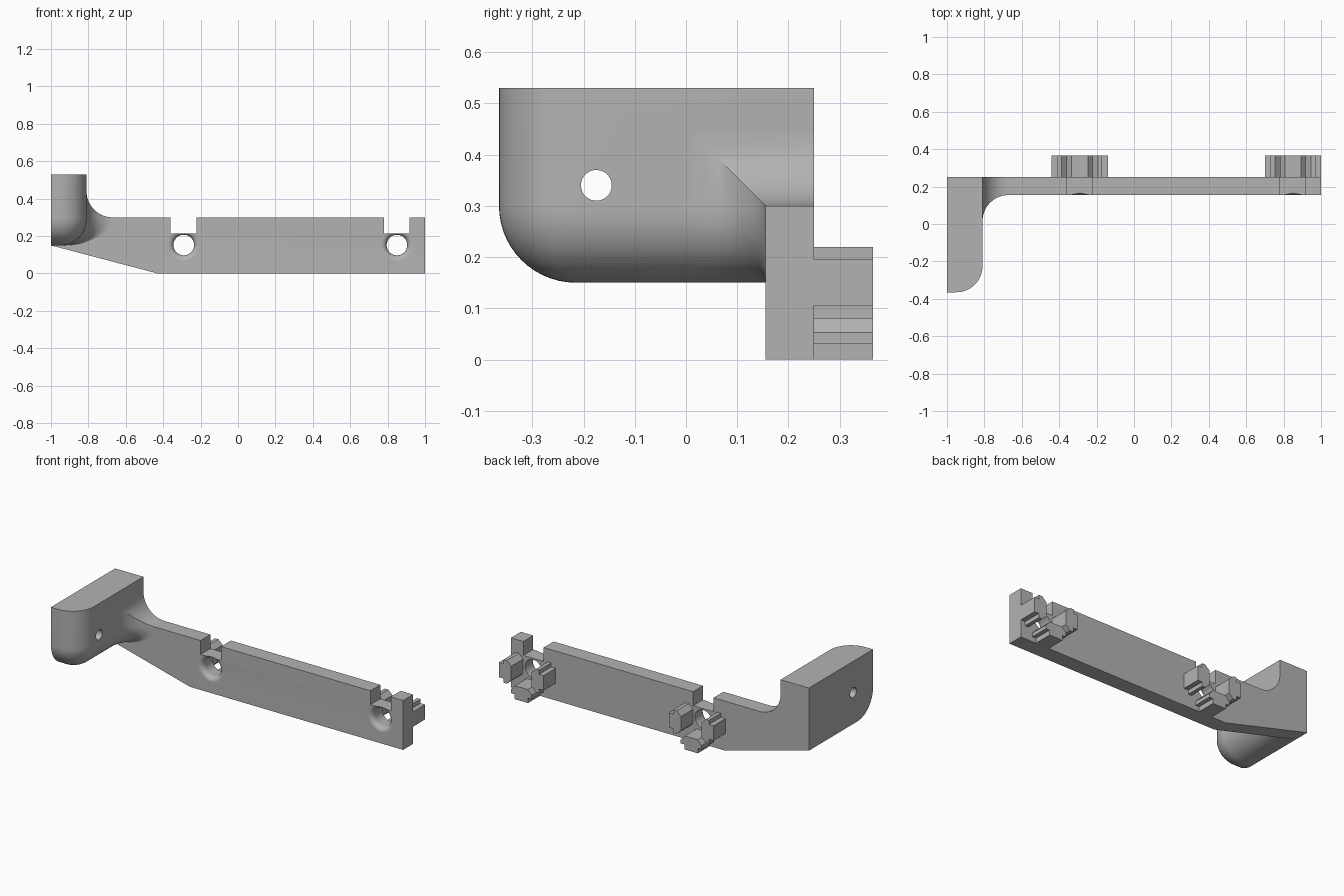
import bpy, bmesh
from math import sin, cos, pi, sqrt

cube = bpy.data.objects.get("Cube")
if cube:
    bpy.data.objects.remove(cube, do_unlink=True)

grey = bpy.data.materials.new("plain_grey")
grey.use_nodes = True
GREY = (0.45, 0.45, 0.45, 1)
grey.diffuse_color = GREY
grey.node_tree.nodes["Principled BSDF"].inputs["Base Color"].default_value = GREY

STEPS = 14
QUARTER = [i / STEPS * pi / 2 for i in range(STEPS + 1)]


def loft(name, rings):
    """Closed solid skinned through rings with equal point counts."""
    bm = bmesh.new()
    loops = [[bm.verts.new(p) for p in ring] for ring in rings]
    n = len(loops[0])
    for a, b in zip(loops, loops[1:]):
        for i in range(n):
            j = (i + 1) % n
            bm.faces.new((a[i], a[j], b[j], b[i]))
    bm.faces.new(loops[0])
    bm.faces.new(loops[-1])
    bmesh.ops.recalc_face_normals(bm, faces=bm.faces)
    mesh = bpy.data.meshes.new(name)
    bm.to_mesh(mesh)
    bm.free()
    mesh.materials.append(grey)
    obj = bpy.data.objects.new(name, mesh)
    bpy.context.collection.objects.link(obj)
    return obj


def activate(obj):
    bpy.ops.object.select_all(action='DESELECT')
    obj.select_set(True)
    bpy.context.view_layer.objects.active = obj


def cut(obj, cutter):
    mod = obj.modifiers.new("hole", 'BOOLEAN')
    mod.operation = 'DIFFERENCE'
    mod.solver = 'EXACT'
    mod.object = cutter
    activate(obj)
    bpy.ops.object.modifier_apply(modifier=mod.name)
    bpy.data.objects.remove(cutter, do_unlink=True)


def circle(r, n=48):
    return [(r * cos(2 * pi * i / n), r * sin(2 * pi * i / n)) for i in range(n)]


FRONT, BACK, TOP = 0.155, 0.25, 0.30      # bar planes
ARM_X, R = -0.81, 0.14                    # arm inner side, fillet radius
HOLES = (-0.29, 0.85)
parts = []

# Mounting bar: slanted lower end and two notches in the top edge
outline = [(-1, 0.15), (-0.43, 0), (1, 0), (1, TOP)]
for cx in reversed(HOLES):
    outline += [(cx + 0.067, TOP), (cx + 0.067, 0.215),
                (cx - 0.07, 0.215), (cx - 0.07, TOP)]
outline.append((-1, TOP))
bar = loft("mounting_bar", [[(x, y, z) for x, z in outline] for y in (FRONT, BACK)])
parts.append(bar)

# Screw holes with rounded mouths
mouth = 0.03
for cx in HOLES:
    steps = [(FRONT - 0.02, 0.085)]
    steps += [(FRONT + mouth * (1 - cos(a)), 0.085 - mouth * sin(a)) for a in QUARTER]
    steps.append((BACK + 0.02, 0.055))
    cut(bar, loft("screw_cutter", [[(cx + u, y, 0.152 + v) for u, v in circle(r)]
                                   for y, r in steps]))


# Arm block: rounded lower front corner and a rounded inner edge
def arm_ring(x, d):
    arc = [(-0.215 - (0.15 - d) * cos(a), 0.30 - (0.15 - d) * sin(a)) for a in QUARTER]
    pts = [(BACK, 0.53), (-0.365 + d, 0.53)] + arc + [(BACK, 0.15 + d)]
    return [(x, y, z) for y, z in pts]


arm = loft("arm_block", [arm_ring(-1, 0)] +
           [arm_ring(ARM_X - R + R * sin(a), R * (1 - cos(a))) for a in QUARTER])
parts.append(arm)
cut(arm, loft("pin_cutter", [[(x, -0.175 + u, 0.34 + v) for u, v in circle(0.03)]
                             for x in (-1.1, -0.7)]))

# Concave fillet above the bar, mitred into the bar front
flare = [(ARM_X + R * (1 - cos(a)), R * (1 - sin(a))) for a in QUARTER]


def upper_ring(x, d):
    y, z = FRONT - d, TOP + d
    return [(x, y, TOP - 0.001), (x, BACK, TOP - 0.001), (x, BACK, z), (x, y, z)]


flare = [(ARM_X + R - R * cos(a), R - R * sin(a)) for a in QUARTER]
parts.append(loft("upper_fillet", [upper_ring(ARM_X - 0.04, R)] +
                  [upper_ring(x, d) for x, d in flare]))


# Concave fillet on the bar front, running round under the arm
def lower_ring(y, x_end):
    x0 = ARM_X - R
    arc = [(x0 + (x_end - x0) * sin(a), 0.29 - R * cos(a)) for a in QUARTER]
    return [(x, y, z) for x, z in [(x0, TOP)] + arc + [(x_end, TOP)]]


parts.append(loft("lower_fillet", [lower_ring(FRONT - d, x) for x, d in flare] +
                  [lower_ring(FRONT + 0.01, ARM_X + R)]))

# Slot keys on the back: three arrow-shaped tabs round each screw hole
half = [(0.15, 0.045), (0.12, 0.045), (0.12, 0.07), (0.097, 0.07), (0.068, 0.043)]
tab = half + [(u, -v) for u, v in reversed(half)]
for side, cx in zip(("right", "left"), HOLES):
    for place, (dx, dz) in {"outer": (1, 0), "inner": (-1, 0), "lower": (0, -1)}.items():
        parts.append(loft(f"{side}_{place}_slot_key",
                          [[(cx + u * dx - v * dz, y, 0.15 + u * dz + v * dx)
                            for u, v in tab] for y in (BACK - 0.005, 0.365)]))

for part in parts:
    activate(part)
    bpy.ops.object.shade_smooth_by_angle(angle=0.5)
